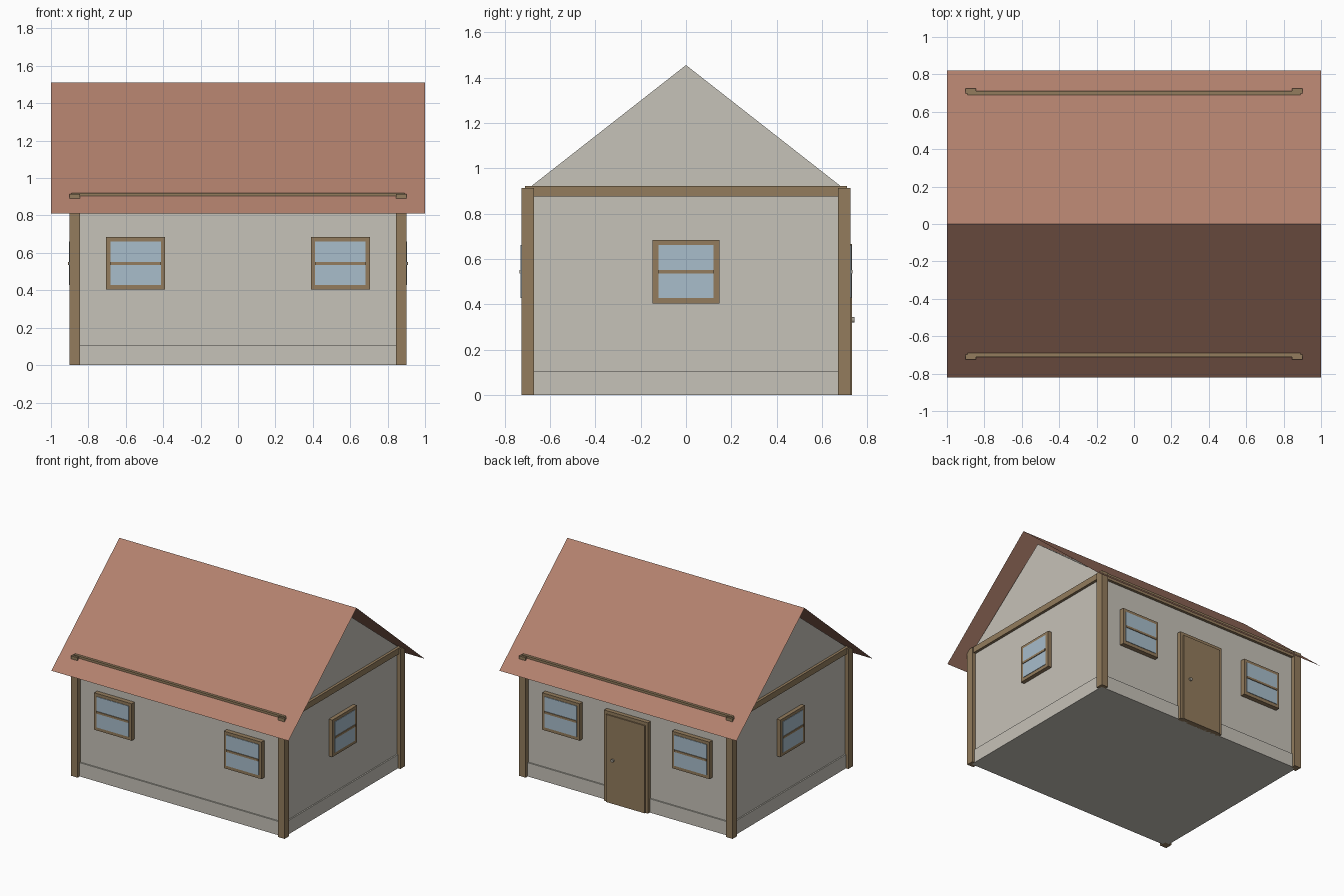
import bpy, bmesh
from mathutils import Matrix, Vector

if "Cube" in bpy.data.objects:
    bpy.data.objects.remove(bpy.data.objects["Cube"])


def material(name, rgb):
    lin = [c / 255 / 12.92 if c < 11 else ((c / 255 + 0.055) / 1.055) ** 2.4 for c in rgb]
    m = bpy.data.materials.new(name)
    m.diffuse_color = (*lin, 1)
    m.use_nodes = True
    m.node_tree.nodes["Principled BSDF"].inputs["Base Color"].default_value = m.diffuse_color
    return m


WALL = material("wall_plaster", (198, 194, 184))
WOOD = material("brown_wood", (147, 124, 93))
ROOF = material("roof_red", (178, 129, 109))
GLASS = material("window_glass", (168, 189, 203))
METAL = material("knob_metal", (160, 154, 142))


def finish(name, bm, mat):
    me = bpy.data.meshes.new(name)
    bm.to_mesh(me)
    bm.free()
    me.materials.append(mat)
    ob = bpy.data.objects.new(name, me)
    bpy.context.collection.objects.link(ob)
    return ob


def box(name, x, y, z, mat):
    """Box from (low, high) ranges on each axis."""
    lo, hi = zip(*[sorted(r) for r in (x, y, z)])
    lo, hi = Vector(lo), Vector(hi)
    bm = bmesh.new()
    bmesh.ops.create_cube(bm, size=1)
    bm.transform(Matrix.Translation((lo + hi) / 2) @ Matrix.Diagonal((*(hi - lo), 1)))
    return finish(name, bm, mat)


def extrude_x(name, profile, x0, x1, mat, closed=True):
    """Sweep a (y, z) profile along x."""
    bm = bmesh.new()
    a = [bm.verts.new((x0, y, z)) for y, z in profile]
    b = [bm.verts.new((x1, y, z)) for y, z in profile]
    n = len(profile)
    for i in range(n if closed else n - 1):
        j = (i + 1) % n
        bm.faces.new((a[i], b[i], b[j], a[j]))
    if closed:
        bm.faces.new(a)
        bm.faces.new(b[::-1])
        bmesh.ops.recalc_face_normals(bm, faces=bm.faces[:])
    return finish(name, bm, mat)


# Walls, plinth, gable and thin folded roof
box("walls", (-0.87, 0.87), (-0.69, 0.69), (0, 0.915), WALL)
box("plinth", (-0.88, 0.88), (-0.70, 0.70), (0, 0.105), WALL)
extrude_x("gable", [(-0.69, 0.915), (0.69, 0.915), (0, 1.455)], -0.87, 0.87, WALL)
extrude_x("roof", [(-0.82, 0.81), (0, 1.51), (0.82, 0.81)], -1, 1, ROOF, closed=False)

# Corner posts and top beams
for s in (-1, 1):
    for t in (-1, 1):
        box("corner_post", (s * 0.845, s * 0.9), (t * 0.67, t * 0.725), (0, 0.914), WOOD)
    box("long_beam", (-0.89, 0.89), (s * 0.67, s * 0.71), (0.875, 0.921), WOOD)
    box("side_beam", (s * 0.85, s * 0.89), (-0.71, 0.71), (0.875, 0.921), WOOD)


def window(center, half, border, side, axis):
    """Window on the wall facing side * axis (0 = x, 1 = y)."""
    face = 0.9 if axis == 0 else 0.725
    inner = half - border
    parts = [("window_frame", half, -0.06, 0, 0.403, 0.685, WOOD),
             ("window_pane", inner, -0.01, 0.004, 0.428, 0.662, GLASS),
             ("window_bar", inner, -0.01, 0.009, 0.536, 0.552, WOOD)]
    for name, h, d0, d1, z0, z1, mat in parts:
        along = (center - h, center + h)
        depth = (side * (face + d0), side * (face + d1))
        x, y = (depth, along) if axis == 0 else (along, depth)
        box(name, x, y, (z0, z1), mat)


# Windows: two on each long wall, one on each gable wall
for s in (-1, 1):
    for c in (-0.547, 0.547):
        window(c, 0.158, 0.022, s, 1)
    window(0, 0.148, 0.027, s, 0)

# Back door with frame and round knob
box("door_frame", (-0.185, 0.185), (0.66, 0.722), (0, 0.692), WOOD)
box("door", (-0.163, 0.163), (0.70, 0.731), (0, 0.667), WOOD)
bm = bmesh.new()
bmesh.ops.create_cone(bm, cap_ends=True, segments=16, radius1=0.012, radius2=0.012, depth=0.014)
bm.transform(Matrix.Translation((0.105, 0.736, 0.332)) @ Matrix.Rotation(1.5707963, 4, "X"))
finish("door_knob", bm, METAL)
